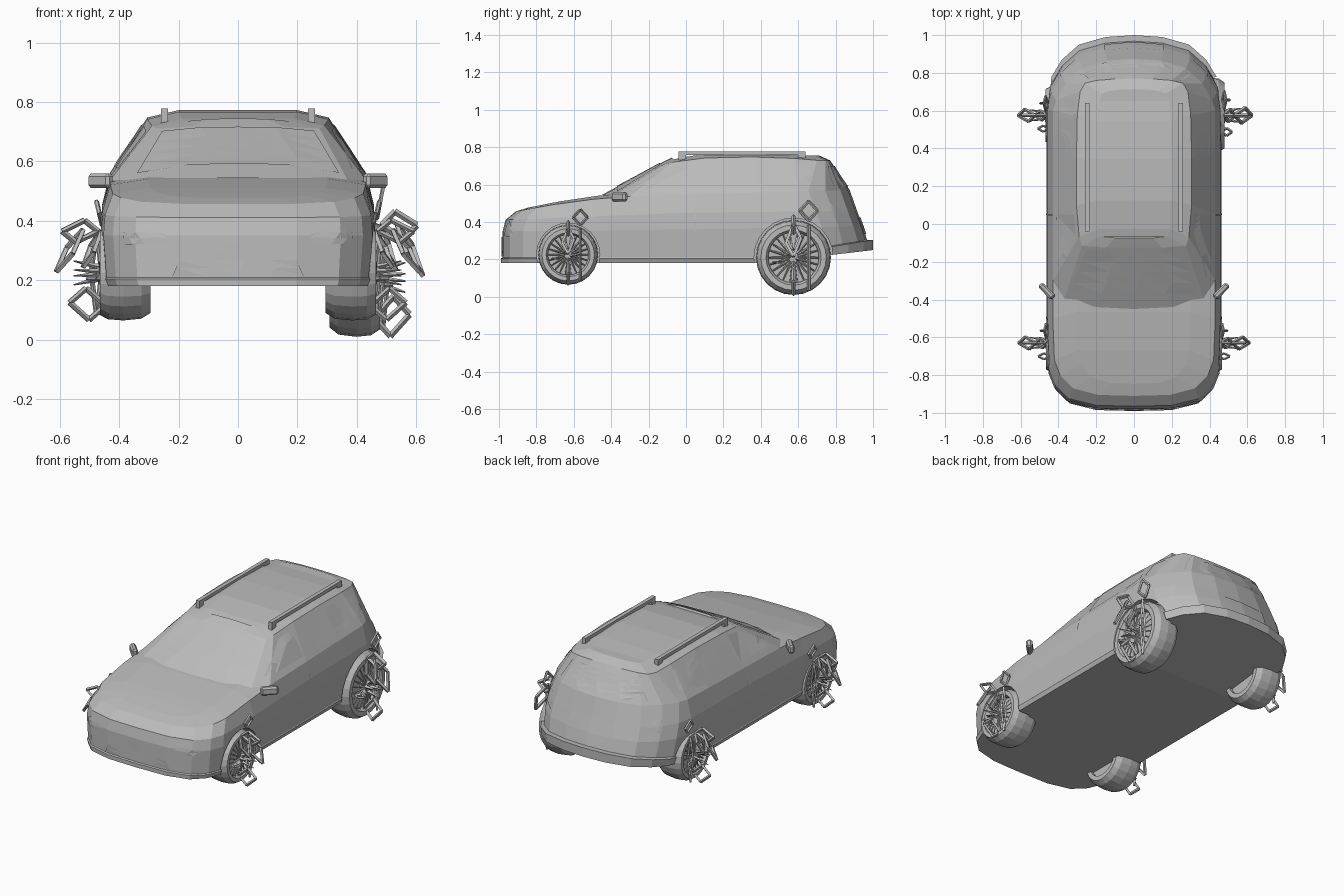
import bpy, bmesh, math
from mathutils import Vector, Matrix
from mathutils.bvhtree import BVHTree

cube = bpy.data.objects.get("Cube")
if cube:
    bpy.data.objects.remove(cube)

grey = bpy.data.materials.new("plain_grey")
grey.use_nodes = True
colour = (0.5, 0.5, 0.5, 1)
grey.diffuse_color = colour
grey.node_tree.nodes["Principled BSDF"].inputs["Base Color"].default_value = colour


def finish(name, bm, normals=True):
    if normals:
        bmesh.ops.recalc_face_normals(bm, faces=bm.faces[:])
    mesh = bpy.data.meshes.new(name)
    bm.to_mesh(mesh)
    bm.free()
    mesh.materials.append(grey)
    obj = bpy.data.objects.new(name, mesh)
    bpy.context.collection.objects.link(obj)
    return obj


def height(curve, y):
    for (y0, z0), (y1, z1) in zip(curve, curve[1:]):
        if y <= y1:
            return z0 + (z1 - z0) * (y - y0) / (y1 - y0)
    return curve[-1][1]


def ring(w, front, back, curve):
    """Half plan outline from the nose to the tail, with height by y."""
    nose = [(0, 0), (.44, .005), (.75, .04), (.91, .11), (.98, .19)]
    tail = [(.96, .22), (.84, .13), (.64, .05), (.33, .01), (0, 0)]
    plan = [(w * x, front + d) for x, d in nose]
    plan += [(w, y) for y in (-.5, -.3, .05, .4, .6)]
    plan += [(w * x, back - d) for x, d in tail]
    return [(x, y, height(curve, y)) for x, y in plan]


def crown(half, sx, middle, sy, rise):
    return [(x * sx, middle + (y - middle) * sy, z + rise) for x, y, z in half]


def shell(name, halves):
    """Skin mirrored rings and close both ends with strips."""
    bm = bmesh.new()
    n = len(halves[0])
    loops = []
    for half in halves:
        full = half + [(-x, y, z) for x, y, z in half[-2:0:-1]]
        loops.append([bm.verts.new(p) for p in full])
    size = len(loops[0])
    for a, b in zip(loops, loops[1:]):
        for i in range(size):
            j = (i + 1) % size
            bm.faces.new((a[i], a[j], b[j], b[i]))
    for loop in (loops[0], loops[-1]):
        for i in range(n - 1):
            quad = [loop[i], loop[i + 1], loop[-i - 1], loop[-i % size]]
            bm.faces.new(list(dict.fromkeys(quad)))
    return finish(name, bm)


# Lower body with bumper lip, shoulders and hood
belt = ring(.43, -.91, .875, [(-1, .44), (-.73, .49), (-.4, .535), (1, .575)])
body = shell("body", [
    ring(.445, -.99, 1, [(-1, .18), (.4, .18), (1, .25)]),
    ring(.455, -.99, 1, [(-1, .205), (.4, .205), (1, .305)]),
    ring(.452, -.982, .968, [(-1, .21), (.4, .21), (1, .31)]),
    ring(.462, -.98, .945, [(-1, .35), (0, .36), (1, .38)]),
    ring(.457, -.965, .915, [(-1, .41), (0, .45), (1, .46)]),
    belt, crown(belt, .7, 0, .93, .02)])

# Cabin
base = [(0, -.45, .545), (.2, -.44, .545), (.37, -.4, .535)] + belt[6:]
roof = [(0, -.125, .72), (.15, -.125, .718), (.275, -.115, .71),
        (.29, -.07, .72), (.305, .1, .742), (.305, .35, .748), (.3, .58, .74),
        (.285, .7, .73), (.26, .745, .73), (.2, .76, .73), (.1, .768, .73),
        (0, .77, .73)]
cabin = shell("cabin", [base, roof, crown(roof, .65, .3, .88, .025)])

both = bmesh.new()
both.from_mesh(body.data)
both.from_mesh(cabin.data)
surface = BVHTree.FromBMesh(both)
both.free()


def plate(name, points, axis, sign, lift=.005):
    """Thin panel laid on the bodywork by casting along one axis."""
    bm = bmesh.new()
    verts = []
    for p in points:
        co = list(p)
        co.insert(axis, 0)
        verts.append(bm.verts.new(co))
    bm.faces.new(verts)
    bmesh.ops.triangulate(bm, faces=bm.faces[:])
    bmesh.ops.subdivide_edges(bm, edges=bm.edges[:], cuts=3, use_grid_fill=True)
    ray = Vector((0, 0, 0))
    ray[axis] = -sign
    for v in bm.verts[:]:
        hit = surface.ray_cast(v.co - ray * 2, ray)[0]
        if hit:
            v.co = hit - ray * lift
        else:
            bm.verts.remove(v)
    bm.normal_update()
    flip = [f for f in bm.faces if f.normal.dot(ray) > 0]
    bmesh.ops.reverse_faces(bm, faces=flip)
    return finish(name, bm, False)


# Glass, grille and number plate panels
plate("windshield", [(-.34, -.37), (.34, -.37), (.255, -.14), (-.255, -.14)], 2, 1)
plate("rear_window", [(-.3, .59), (.3, .59), (.24, .7), (-.24, .7)], 1, 1)
plate("grille", [(-.22, .215), (.22, .215), (.175, .32), (-.175, .32)], 1, -1)
plate("number_plate", [(-.16, .335), (.16, .335), (.16, .425), (-.16, .425)], 1, 1)

side_panels = {
    "front_window": [(-.29, .575), (.05, .58), (.05, .72), (-.06, .7)],
    "rear_window": [(.1, .58), (.45, .585), (.53, .61), (.47, .72), (.1, .725)],
    "quarter_window": [(.57, .61), (.68, .62), (.65, .71), (.55, .715)],
    "door_seam": [(.05, .27), (.056, .27), (.05, .55), (.042, .55)],
}
lamps = {
    "headlight": (-1, [(.24, .325), (.39, .32), (.385, .36), (.3, .405), (.255, .385)]),
    "tail_light": (1, [(.31, .41), (.39, .425), (.385, .5), (.34, .49)]),
}
for side, s in (("left", 1), ("right", -1)):
    for name, pts in side_panels.items():
        plate(f"{side}_{name}", pts, 0, s, .004)
    for name, (facing, pts) in lamps.items():
        plate(f"{side}_{name}", [(s * x, z) for x, z in pts], 1, facing)


def bar(bm, p, q, r1, r2=None, sides=4):
    p, q = Vector(p), Vector(q)
    d = q - p
    turn = d.to_track_quat('Z', 'Y').to_matrix().to_4x4()
    bmesh.ops.create_cone(bm, cap_ends=True, segments=sides, radius1=r1,
                          radius2=r1 if r2 is None else r2, depth=d.length,
                          matrix=Matrix.Translation((p + q) / 2) @ turn)


def frame(bm, centre, a, b, r=.009):
    """Four-sided ring of bars from two half diagonals."""
    c, a, b = Vector(centre), Vector(a), Vector(b)
    corners = [c + a, c + b, c - a, c - b]
    for i in range(4):
        bar(bm, corners[i - 1], corners[i], r)


# Roof rails and door mirrors
for side, s in (("left", 1), ("right", -1)):
    bm = bmesh.new()
    for y0, y1, z, h in ((-.04, .64, .768, .02), (-.04, .0, .75, .04), (.6, .64, .755, .04)):
        bmesh.ops.create_cube(bm, size=1, matrix=Matrix.Translation((s * .247, (y0 + y1) / 2, z))
                              @ Matrix.Diagonal((.024, y1 - y0, h, 1)))
    finish(side + "_roof_rail", bm)
    bm = bmesh.new()
    bmesh.ops.create_cube(bm, size=1, matrix=Matrix.Translation((s * .462, -.355, .535))
                          @ Matrix.Rotation(s * .8, 4, 'Z') @ Matrix.Diagonal((.1, .035, .05, 1)))
    bmesh.ops.bevel(bm, geom=bm.edges[:], offset=.01, segments=1, affect='EDGES')
    bar(bm, (s * .4, -.38, .52), (s * .45, -.37, .525), .012)
    finish(side + "_mirror", bm)


def wheel(name, side, x, y, z, size):
    place = Matrix.Translation((side * x, y, z)) @ Matrix.Diagonal((side, size, size, 1))

    def add(part, bm):
        bm.transform(place)
        return finish(name + part, bm)

    # Tyre turned from a closed profile
    bm = bmesh.new()
    profile = [(-.02, .108), (0, .118), (0, .14), (-.03, .156), (-.08, .16),
               (-.14, .154), (-.17, .135), (-.17, .108)]
    verts = [bm.verts.new((px, 0, r)) for px, r in profile]
    edges = [bm.edges.new((verts[i - 1], verts[i])) for i in range(len(verts))]
    bmesh.ops.spin(bm, geom=verts + edges, cent=(0, 0, 0), axis=(1, 0, 0),
                   angle=math.tau, steps=24)
    bmesh.ops.remove_doubles(bm, verts=bm.verts[:], dist=.0005)
    add("_tyre", bm)

    # Rim disc with hub and fine spokes
    bm = bmesh.new()
    bar(bm, (-.15, 0, 0), (-.035, 0, 0), .112, sides=24)
    bar(bm, (-.04, 0, 0), (.01, 0, 0), .022, sides=8)
    for i in range(22):
        a = math.tau * i / 22
        bar(bm, (0, 0, 0), (-.012, .108 * math.cos(a), .108 * math.sin(a)), .007, .003)
    add("_rim", bm)

    # Angular open frames and spikes standing off the hub
    bm = bmesh.new()
    frame(bm, (.065, 0, .14), (.06, 0, 0), (-.015, 0, .037))
    frame(bm, (.04, 0, -.105), (.06, 0, .005), (.005, 0, .053))
    frame(bm, (.1, 0, .075), (.045, 0, -.07), (.01, .032, .01))
    frame(bm, (.025, 0, .08), (.03, 0, -.06), (.005, .025, .01))
    frame(bm, (0, .065, .2), (.01, 0, .042), (0, .038, 0), .007)
    frame(bm, (.01, .065, .0), (0, 0, .14), (.018, 0, 0), .007)
    frame(bm, (.012, -.07, -.02), (.03, 0, 0), (0, .016, 0), .006)
    for dy, dz in ((0, -.04), (.03, -.01), (-.03, .01), (0, .04)):
        bar(bm, (0, dy / 2, dz / 2), (.085, dy, dz), .01, .002)
    add("_ornament", bm)

    # Wheel arch cutter
    bm = bmesh.new()
    bar(bm, (-.1, 0, 0), (.1, 0, 0), .169, sides=24)
    cutter = add("_arch_cutter", bm)
    cutter.hide_render = True
    cutter.hide_set(True)
    cutter.display_type = 'WIRE'
    cut = body.modifiers.new(name + "_arch", 'BOOLEAN')
    cut.operation = 'DIFFERENCE'
    cut.solver = 'EXACT'
    cut.object = cutter


wheel("front_left_wheel", 1, .465, -.63, .225, 1)
wheel("front_right_wheel", -1, .465, -.63, .225, 1)
wheel("rear_right_wheel", -1, .468, .575, .225, 1)
wheel("rear_left_wheel", 1, .478, .575, .21, 1.25)
